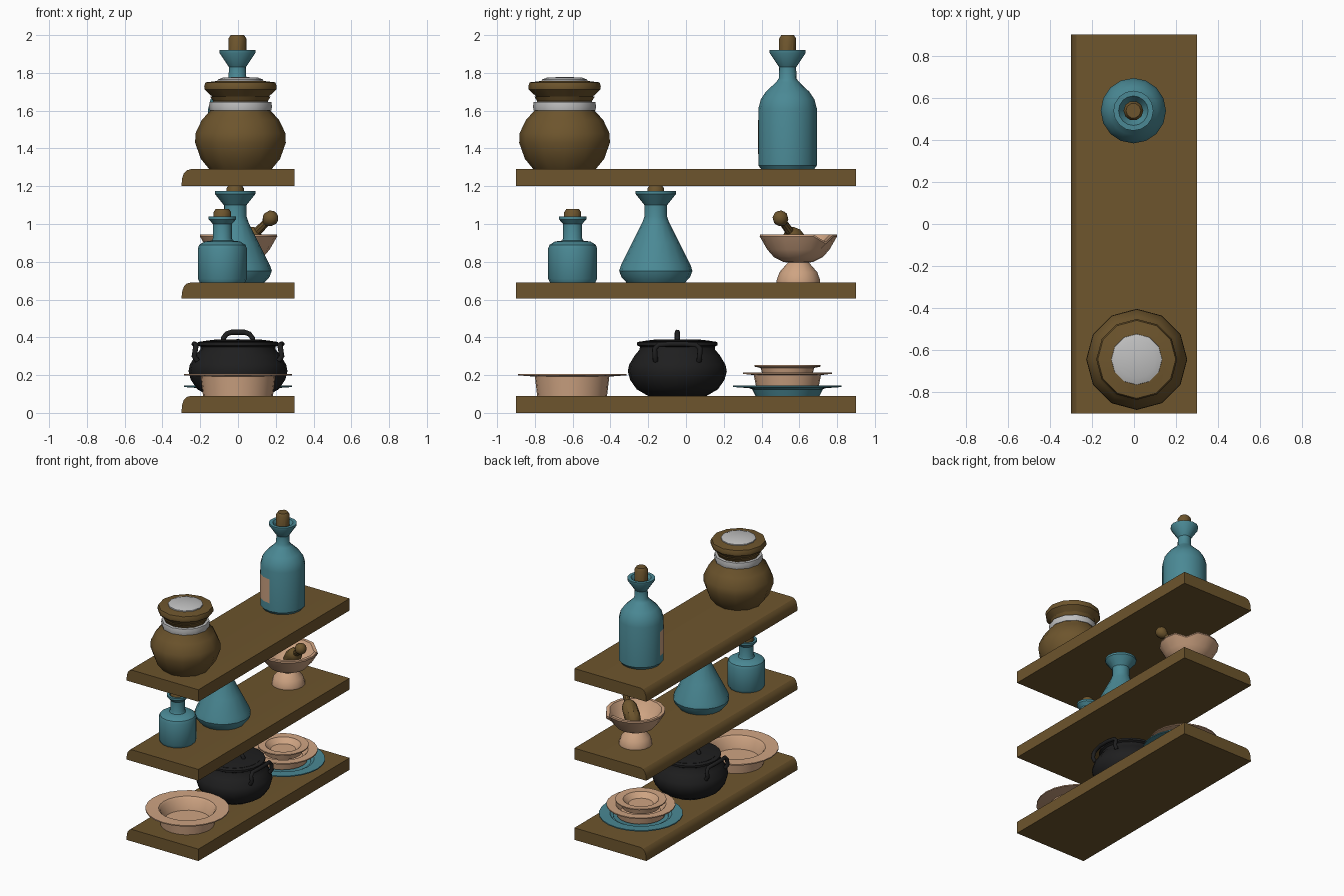
import bpy, bmesh, math
from mathutils import Vector

if "Cube" in bpy.data.objects:
    bpy.data.objects.remove(bpy.data.objects["Cube"])


def mat(name, r, g, b):
    m = bpy.data.materials.new(name)
    m.diffuse_color = (r, g, b, 1)
    m.use_nodes = True
    m.node_tree.nodes["Principled BSDF"].inputs["Base Color"].default_value = m.diffuse_color
    return m


WOOD = mat("brown_wood", .153, .090, .026)
BLUE = mat("teal_glass", .069, .250, .300)
CLAY = mat("tan_clay", .620, .370, .225)
IRON = mat("black_iron", .0135, .0135, .014)
WHITE = mat("pale_grey", .52, .52, .52)


def finish(name, bm, m, angle=35):
    bmesh.ops.recalc_face_normals(bm, faces=bm.faces)
    me = bpy.data.meshes.new(name)
    bm.to_mesh(me)
    bm.free()
    ob = bpy.data.objects.new(name, me)
    bpy.context.collection.objects.link(ob)
    me.materials.append(m)
    if angle:
        bpy.ops.object.select_all(action='DESELECT')
        ob.select_set(True)
        bpy.context.view_layer.objects.active = ob
        bpy.ops.object.shade_smooth_by_angle(angle=math.radians(angle))
    return ob


def lathe(name, x, y, prof, m, n=16, axis=None, z=0.0):
    """Spin (radius, height) points; radius 0 closes to a point."""
    bm = bmesh.new()
    q = Vector((0, 0, 1)).rotation_difference(axis) if axis else None
    rings = []
    for r, h in prof:
        ring = []
        for i in range(n if r > 0 else 1):
            a = 2 * math.pi * i / n
            p = Vector((r * math.cos(a), r * math.sin(a), h))
            if q:
                p = q @ p
            ring.append(bm.verts.new(p + Vector((x, y, z))))
        rings.append(ring)
    for a, b in zip(rings, rings[1:]):
        for i in range(n):
            j = (i + 1) % n
            f = [a[i % len(a)], a[j % len(a)], b[j % len(b)], b[i % len(b)]]
            bm.faces.new(list(dict.fromkeys(f)))
    return finish(name, bm, m)


def tube(name, pts, r, m, n=8):
    bm = bmesh.new()
    pts = [Vector(p) for p in pts]
    rings = []
    for i, p in enumerate(pts):
        t = (pts[min(i + 1, len(pts) - 1)] - pts[max(i - 1, 0)]).normalized()
        if i == 0:
            u = t.orthogonal().normalized()
        u = (u - t * u.dot(t)).normalized()
        v = t.cross(u)
        rings.append([bm.verts.new(p + r * (math.cos(2 * math.pi * k / n) * u + math.sin(2 * math.pi * k / n) * v))
                      for k in range(n)])
    for a, b in zip(rings, rings[1:]):
        for k in range(n):
            bm.faces.new((a[k], a[(k + 1) % n], b[(k + 1) % n], b[k]))
    bm.faces.new(rings[0])
    bm.faces.new(rings[-1])
    return finish(name, bm, m, 50)


# Three shelves with a rounded upper left edge
def shelf(name, z0, z1):
    bm = bmesh.new()
    sec = [(-.3, z0), (.3, z0), (.3, z1), (-.25, z1), (-.272, z1 - .006), (-.287, z1 - .022), (-.295, z1 - .045)]
    a = [bm.verts.new((x, -.9, z)) for x, z in sec]
    b = [bm.verts.new((x, .9, z)) for x, z in sec]
    for i in range(len(sec)):
        j = (i + 1) % len(sec)
        bm.faces.new((a[i], a[j], b[j], b[i]))
    bm.faces.new(a)
    bm.faces.new(b)
    finish(name, bm, WOOD, 30)


shelf("bottom_shelf", 0, .09)
shelf("middle_shelf", .605, .69)
shelf("top_shelf", 1.2, 1.29)


def cork(name, x, y, z0, z1, r=.047):
    lathe(name, x, y, [(0, z0), (r, z0), (r, z1 - .018), (r * .75, z1), (0, z1)], WOOD, 10)


# Storage jar with pale band and pale lid insert
jx, jy = .013, -.643
lathe("jar_body", jx, jy, [(0, 1.29), (.165, 1.29), (.21, 1.345), (.24, 1.43), (.238, 1.48), (.205, 1.55),
                           (.155, 1.605), (.145, 1.65), (.16, 1.675), (0, 1.675)], WOOD, 12)
lathe("jar_band", jx, jy, [(.14, 1.598), (.163, 1.6), (.167, 1.622), (.163, 1.645), (.14, 1.648)], WHITE, 12)
lathe("jar_lid", jx, jy, [(0, 1.65), (.145, 1.65), (.145, 1.67), (.19, 1.712), (.192, 1.73), (.185, 1.75),
                          (.14, 1.755), (.12, 1.758), (0, 1.758)], WOOD, 12)
lathe("jar_lid_insert", jx, jy, [(0, 1.75), (.122, 1.75), (.12, 1.765), (.09, 1.776), (0, 1.778)], WHITE, 12)

# Tall bottle with cork and paper label
bx, by = -.003, .538
lathe("tall_bottle", bx, by, [(0, 1.29), (.14, 1.29), (.155, 1.31), (.155, 1.61), (.142, 1.66), (.115, 1.7),
                              (.06, 1.752), (.047, 1.77), (.045, 1.83), (.095, 1.905), (.095, 1.92), (.07, 1.92),
                              (.045, 1.88), (0, 1.88)], BLUE, 16)
cork("tall_bottle_cork", bx, by, 1.86, 2.0)
bm = bmesh.new()
cols = []
for k in range(5):
    a = math.radians(180 + 22.5 * k)
    cols.append([bm.verts.new((bx + .158 * math.cos(a), by + .158 * math.sin(a), z)) for z in (1.37, 1.55)])
for a, b in zip(cols, cols[1:]):
    bm.faces.new((a[0], b[0], b[1], a[1]))
finish("bottle_label", bm, CLAY)

# Small bottle
lathe("small_bottle", -.083, -.6, [(0, .69), (.12, .69), (.13, .71), (.13, .87), (.122, .89), (.095, .907),
                                   (.056, .912), (.05, .925), (.05, 1.0), (.073, 1.025), (.073, 1.04), (.055, 1.04),
                                   (.045, 1.01), (0, 1.01)], BLUE, 16)
cork("small_bottle_cork", -.083, -.6, 1.0, 1.08)

# Conical flask
lathe("conical_flask", -.015, -.16, [(0, .69), (.155, .69), (.182, .72), (.194, .752), (.185, .78), (.125, .9),
                                     (.07, 1.01), (.06, 1.04), (.06, 1.1), (.108, 1.16), (.108, 1.175), (.08, 1.175),
                                     (.05, 1.13), (0, 1.13)], BLUE, 16)
cork("conical_flask_cork", -.015, -.16, 1.12, 1.205)

# Mortar with a notched pouring lip, and pestle
mortar = lathe("mortar", .003, .595, [(0, .69), (.115, .69), (.115, .703), (.1, .745), (.065, .785), (.055, .795),
                                      (.08, .8), (.13, .825), (.165, .865), (.205, .935), (.203, .945), (.18, .945),
                                      (.14, .875), (.09, .835), (0, .825)], CLAY, 16)
for v in mortar.data.vertices:
    az = math.degrees(math.atan2(v.co.y - .595, v.co.x - .003))
    if v.co.z > .93 and 40 < az < 50:
        v.co.z -= .04
tip, ball = Vector((-.01, .625, .85)), Vector((.172, .5, 1.03))
d = ball - tip
L = d.length
ball_arc = [(.042 * math.sin(t * math.pi / 6), L - .042 * math.cos(t * math.pi / 6)) for t in range(2, 6)]
lathe("pestle", tip.x, tip.y, [(0, -.02), (.03, -.012), (.05, .02), (.056, .07), (.052, .14), (.04, .165),
                               (.023, .18), (.021, L - .04)] + ball_arc + [(0, L + .042)],
      WOOD, 10, d.normalized(), tip.z)


# Dishes: foot, flat rim and hollow centre
def dish(name, y, z, foot, wall, rim, h, hole, floor, m):
    lathe(name, 0, y, [(0, z), (foot, z), (wall, z + h - .015), (rim, z + h - .008), (rim, z + h),
                       (hole + .012, z + h - .003), (hole, z + h - .015), (hole - .025, z + floor), (0, z + floor)],
          m, 24)


dish("deep_dish", -.603, .09, .185, .197, .287, .117, .185, .025, CLAY)
dish("blue_plate", .537, .09, .17, .19, .287, .055, .2, .03, BLUE)
dish("clay_plate", .537, .135, .165, .178, .236, .08, .16, .03, CLAY)
dish("small_clay_plate", .537, .195, .13, .142, .175, .058, .11, .02, CLAY)

# Iron cauldron with lid, lid handle and two side handles
cy = -.046
lathe("cauldron", 0, cy, [(0, .09), (.155, .09), (.215, .125), (.25, .175), (.262, .22), (.255, .255), (.225, .305),
                          (.2, .335), (.198, .35), (.213, .358), (.213, .373), (.2, .378), (0, .378)], IRON, 20)
lathe("cauldron_lid", 0, cy, [(0, .36), (.185, .36), (.185, .38), (.12, .388), (0, .39)], IRON, 20)
arch = [(-.075, .37), (-.078, .395), (-.06, .418), (-.035, .427), (.035, .427), (.06, .418), (.078, .395), (.075, .37)]
tube("lid_handle", [(x, cy, z) for x, z in arch], .014, IRON)
loop = [(.215, -.115, .275), (.232, -.118, .30), (.225, -.12, .34), (.222, -.1, .36), (.232, -.04, .365),
        (.232, .04, .365), (.222, .1, .36), (.225, .12, .34), (.232, .118, .30), (.215, .115, .275)]
for s, side in ((1, "right"), (-1, "left")):
    tube(side + "_cauldron_handle", [(s * x, cy + y, z) for x, y, z in loop], .014, IRON)
